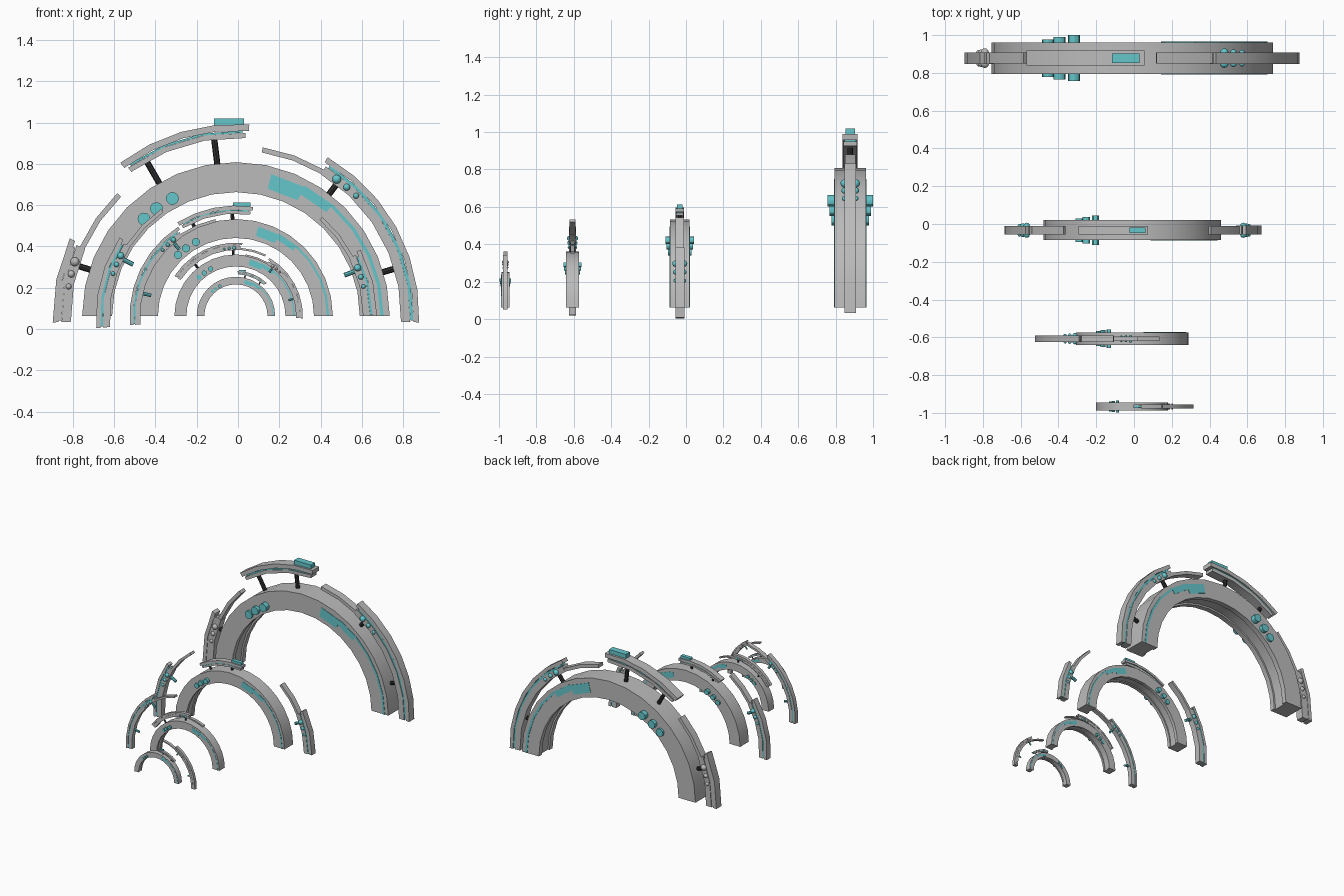
import bpy, bmesh, math
from mathutils import Vector, Matrix

cube = bpy.data.objects.get("Cube")
if cube:
    bpy.data.objects.remove(cube, do_unlink=True)


def material(name, rgb):
    m = bpy.data.materials.new(name)
    m.use_nodes = True
    m.diffuse_color = (*rgb, 1)
    m.node_tree.nodes["Principled BSDF"].inputs["Base Color"].default_value = (*rgb, 1)
    return m


GREY = material("light_grey", (0.5, 0.5, 0.5))
TEAL = material("teal", (0.13, 0.57, 0.6))
DARK = material("charcoal", (0.03, 0.03, 0.03))
CX, CZ = -0.01, 0.063          # common axis of all arches


def polar(r, deg, y):
    a = math.radians(deg)
    return Vector((CX + r * math.cos(a), y, CZ + r * math.sin(a)))


def finish(name, bm, mat, smooth=True):
    bmesh.ops.recalc_face_normals(bm, faces=bm.faces)
    mesh = bpy.data.meshes.new(name)
    bm.to_mesh(mesh)
    bm.free()
    mesh.materials.append(mat)
    ob = bpy.data.objects.new(name, mesh)
    bpy.context.collection.objects.link(ob)
    if smooth:
        bpy.ops.object.select_all(action='DESELECT')
        ob.select_set(True)
        bpy.context.view_layer.objects.active = ob
        bpy.ops.object.shade_smooth_by_angle(angle=math.radians(30))
    return ob


def sweep(name, profile, a0, a1, y, mat):
    """Sweep a (radius, depth) profile around the common axis."""
    bm = bmesh.new()
    n = max(1, round(abs(a1 - a0) / 11.25))
    rings = [[bm.verts.new(polar(r, a0 + (a1 - a0) * i / n, y + d)) for r, d in profile]
             for i in range(n + 1)]
    k = len(profile)
    for p, q in zip(rings, rings[1:]):
        for j in range(k):
            bm.faces.new((p[j], p[(j + 1) % k], q[(j + 1) % k], q[j]))
    bm.faces.new(rings[0])
    bm.faces.new(rings[-1][::-1])
    return finish(name, bm, mat)


def band(name, r0, r1, a0, a1, y, width, mat):
    h = width / 2
    return sweep(name, [(r0, -h), (r1, -h), (r1, h), (r0, h)], a0, a1, y, mat)


def rod(name, p, q, radius, sides, mat):
    """Cylinder between two points."""
    bm = bmesh.new()
    rot = (q - p).to_track_quat('Z', 'Y').to_matrix().to_4x4()
    bmesh.ops.create_cone(bm, cap_ends=True, segments=sides, radius1=radius, radius2=radius,
                          depth=(q - p).length, matrix=Matrix.Translation((p + q) / 2) @ rot)
    return finish(name, bm, mat)


def ball(name, p, radius, mat):
    bm = bmesh.new()
    bmesh.ops.create_uvsphere(bm, u_segments=12, v_segments=8, radius=radius,
                              matrix=Matrix.Translation(p))
    return finish(name, bm, mat)


def arch(tag, s, y):
    """Main half ring with grooved underside, inlays and pegs."""
    prof = [(.745, -.084), (.745, .084), (.6, .084), (.6, .045),
            (.613, .045), (.613, -.045), (.6, -.045), (.6, -.084)]
    sweep(tag + "_arch", [(r * s, d * s) for r, d in prof], 0, 180, y, GREY)
    for side, word in ((-1, "front"), (1, "back")):
        yy = y + side * .084 * s
        for part, r0, r1, a0, a1 in (("wide", .635, .708, 62, 76),
                                     ("narrow", .667, .714, 49, 62),
                                     ("strip", .7, .716, 0, 49)):
            band(f"{tag}_{word}_{part}_inlay", r0 * s, r1 * s, a0, a1, yy, .006 * s, TEAL)
    for i, (a, half) in enumerate(((133.5, .1), (126.5, .112), (118.4, .122))):
        rod(f"{tag}_peg_{i + 1}", polar(.647 * s, a, y - half * s),
            polar(.647 * s, a, y + half * s), .031 * s, 12, TEAL)


def side_panel(tag, s, y, end, d, span, balls, strut, stripe, offsets):
    """Layered outer shield with thin tail plate, studs and struts."""
    far = end + d * span
    band(tag + "_inner_layer", .8 * s, .845 * s, end, far, y, .062 * s, GREY)
    band(tag + "_stripe", .845 * s, .86 * s, end + d, far - d * .5, y, .054 * s, stripe)
    band(tag + "_outer_layer", .86 * s, .888 * s, end - d, far, y, .062 * s, GREY)
    band(tag + "_tail_plate", .802 * s, .827 * s, end - d * 22, end, y, .058 * s, GREY)
    for i, (off, r) in enumerate(((5.4, .022), (9.7, .017), (14, .014))):
        for side in (-1, 1):
            ball(f"{tag}_stud_{i + 1}_{'back' if side > 0 else 'front'}",
                 polar(.823 * s, end + d * off, y + side * .03 * s), r * s, balls)
    for i, off in enumerate(offsets):
        rod(f"{tag}_strut_{i + 1}", polar(.728 * s, end + d * off, y),
            polar(.81 * s, end + d * off, y), .015 * s, 8, strut)


def top_panel(tag, s, y, end, d, low):
    """Layered crown shield with a raised block at one end."""
    far = end + d * 41
    band(tag + "_inner_layer", .863 * s, .888 * s, end + d, far - d, y, .07 * s, GREY)
    band(tag + "_stripe", .888 * s, .898 * s, end + d * 2, far - d * 2, y, .06 * s, TEAL)
    band(tag + "_outer_layer", .898 * s, .93 * s, end, far, y, .08 * s, GREY)
    # flat block resting on the crown
    bm = bmesh.new()
    mid = polar(.94 * s, end + d * 6, y)
    bmesh.ops.create_cube(bm, size=1, matrix=Matrix.Translation(mid) @
                          Matrix.Diagonal((.145 * s, .05 * s, .036 * s, 1)))
    finish(tag + "_block", bm, TEAL, smooth=False)
    for i, off in enumerate((11, 34)):
        rod(f"{tag}_strut_{i + 1}", polar(low, end + d * off, y),
            polar(.87 * s, end + d * off, y), .015 * s, 8, DARK)


# name, scale, depth position of each arch
ARCHES = {"largest": (1, .878), "large": (.63, -.033),
          "small": (.4, -.607), "smallest": (.255, -.966)}
for tag, (s, y) in ARCHES.items():
    arch(tag, s, y)

BOTH, ONE = (6.4, 42.4), (6.4,)
Y = {tag: v[1] for tag, v in ARCHES.items()}

# crown shields
top_panel("largest_crown", 1, Y["largest"], 86, 1, .74)
top_panel("large_crown", .575, Y["large"], 81, 1, .465)
top_panel("smallest_crown", .235, Y["smallest"], 88, -1, .188)

# flank shields
side_panel("largest_left_shield", 1, Y["largest"], 59, -1, 61, TEAL, DARK, TEAL, BOTH)
side_panel("largest_right_shield", 1, Y["largest"], 156, 1, 26, GREY, DARK, GREY, ONE)
side_panel("large_left_shield", .77, Y["large"], 27, -1, 27, TEAL, TEAL, TEAL, ONE)
side_panel("large_right_shield", .765, Y["large"], 147, 1, 38, TEAL, TEAL, TEAL, ONE)
side_panel("small_right_shield", .58, Y["small"], 124, 1, 61, TEAL, TEAL, TEAL, BOTH)
side_panel("small_crown_shield", .4, Y["small"], 86, 1, 61, TEAL, DARK, GREY, BOTH)
side_panel("smallest_left_shield", .365, Y["smallest"], 59, -1, 61, GREY, TEAL, GREY, BOTH)
